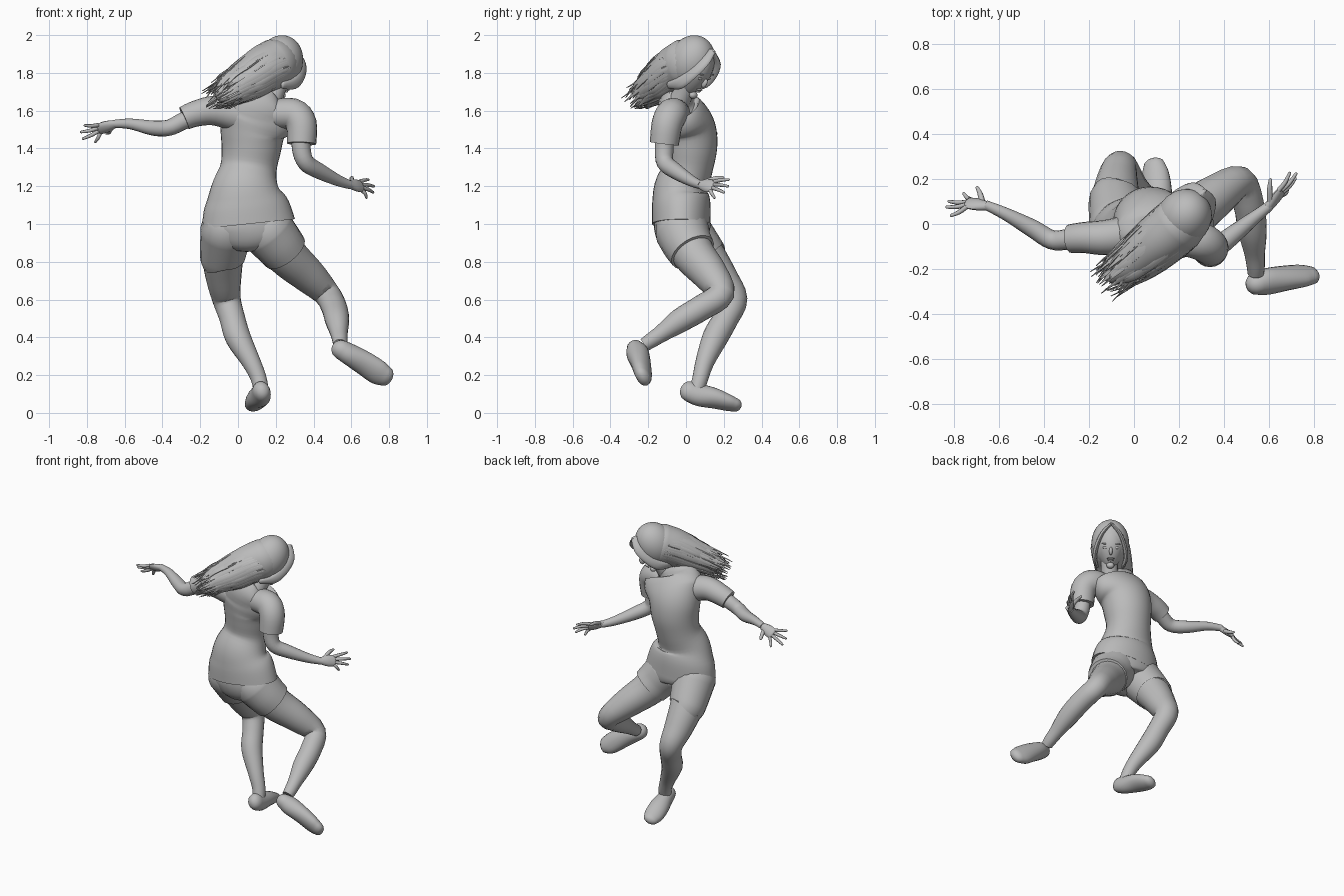
import bpy, bmesh, math, random
from mathutils import Vector, Matrix

random.seed(4)
cube = bpy.data.objects.get("Cube")
if cube:
    bpy.data.objects.remove(cube)

grey = bpy.data.materials.new("plain_grey")
grey.use_nodes = True
grey.diffuse_color = (0.5, 0.5, 0.5, 1)
grey.node_tree.nodes["Principled BSDF"].inputs["Base Color"].default_value = (0.5, 0.5, 0.5, 1)


def finish(name, bm):
    bmesh.ops.recalc_face_normals(bm, faces=bm.faces)
    mesh = bpy.data.meshes.new(name)
    bm.to_mesh(mesh)
    bm.free()
    mesh.materials.append(grey)
    for p in mesh.polygons:
        p.use_smooth = True
    mesh.set_sharp_from_angle(angle=math.radians(50))
    obj = bpy.data.objects.new(name, mesh)
    bpy.context.collection.objects.link(obj)


def spline(rows, steps):
    """Smooth rows of numbers through their neighbours."""
    out = []
    for i in range(len(rows) - 1):
        a, b = rows[max(i - 1, 0)], rows[i]
        c, d = rows[i + 1], rows[min(i + 2, len(rows) - 1)]
        for s in range(steps):
            t = s / steps
            out.append([q + 0.5 * t * (r - p + t * (2 * p - 5 * q + 4 * r - w + t * (3 * (q - r) + w - p)))
                        for p, q, r, w in zip(a, b, c, d)])
    return out + [list(rows[-1])]


def loft(name, rows, ref=(1, 0, 0), n=20, steps=4, ends=(False, False), bm=None):
    """Skin ellipses (x, y, z, radius along ref, other radius) along a path."""
    own = bm is None
    bm = bm or bmesh.new()
    rows = [tuple(r) if len(r) > 4 else tuple(r) + (r[3],) for r in rows]
    pts = spline(rows, steps)
    rings = []
    for i, p in enumerate(pts):
        t = Vector(pts[min(i + 1, len(pts) - 1)][:3]) - Vector(pts[max(i - 1, 0)][:3])
        rings.append((Vector(p[:3]), t.normalized(), max(p[3], .001), max(p[4], .001)))
    # Rounded ends
    for last, on in enumerate(ends):
        if on:
            c, t, a, b = rings[-last]
            for ang in (30, 55, 75, 86):
                k, h = math.cos(math.radians(ang)), math.sin(math.radians(ang))
                ring = (c + t * (h * min(a, b) * (1 if last else -1)), t, a * k, b * k)
                rings.insert(len(rings) if last else 0, ring)
    loops = []
    for c, t, a, b in rings:
        u = Vector(ref)
        u = (u - t * u.dot(t)).normalized()
        v = t.cross(u)
        angles = [math.tau * k / n for k in range(n)]
        loops.append([bm.verts.new(c + u * a * math.cos(g) + v * b * math.sin(g)) for g in angles])
    for l, m in zip(loops, loops[1:]):
        for k in range(n):
            bm.faces.new((l[k], l[(k + 1) % n], m[(k + 1) % n], m[k]))
    bm.faces.new(loops[0])
    bm.faces.new(loops[-1])
    if own:
        finish(name, bm)


def fatter(rows, extra):
    return [tuple(r[:3]) + tuple(q + extra for q in r[3:]) for r in rows]


# Shirt body and shorts
loft("shirt_body", [(.055, -.025, 1.0, .248, .155), (.045, -.025, 1.1, .225, .155),
                    (.04, -.025, 1.19, .182, .143), (.055, .01, 1.29, .15, .13),
                    (.07, .02, 1.4, .158, .145), (.08, .01, 1.5, .175, .148),
                    (.11, -.02, 1.58, .205, .13), (.13, -.045, 1.635, .175, .1),
                    (.175, -.03, 1.68, .065, .06)], n=32)
loft("shorts_seat", [(.055, -.02, 1.04, .225, .148), (.055, -.02, .97, .238, .148),
                     (.05, -.015, .915, .18, .125), (.05, 0, .88, .06, .06)], n=28)

# Legs with shorts legs over them
right_leg = [(-.06, -.01, .97, .13), (-.08, .09, .84, .113), (-.075, .19, .7, .092),
             (-.06, .25, .6, .075), (-.03, .21, .5, .068), (0, .155, .4, .068),
             (.07, .1, .27, .05), (.11, .075, .18, .042), (.125, .05, .1, .04)]
left_leg = [(.16, -.02, .96, .135), (.25, .04, .84, .113), (.37, .13, .73, .094),
            (.47, .185, .63, .071), (.51, .08, .555, .068), (.525, -.03, .49, .064),
            (.535, -.13, .42, .046), (.54, -.19, .38, .04), (.54, -.22, .36, .036)]
loft("right_leg", right_leg)
loft("left_leg", left_leg)
loft("right_shorts_leg", fatter([right_leg[0], right_leg[1], (-.08, .105, .82, .108)], .009),
     ends=(True, False))
loft("left_shorts_leg", fatter([left_leg[0], (.21, .005, .9, .125), (.25, .035, .85, .117)], .009),
     ends=(True, False))

# Shoes
loft("right_shoe", [(.125, .015, .115, .046, .055), (.12, .07, .095, .053, .06),
                    (.105, .15, .077, .064, .053), (.095, .22, .054, .062, .042),
                    (.09, .26, .042, .05, .034)], ref=(.9, 0, .35), ends=(True, True))
loft("left_shoe", [(.545, -.265, .335, .052, .05), (.59, -.255, .31, .057, .06),
                   (.67, -.24, .262, .066, .052), (.74, -.23, .215, .069, .044),
                   (.782, -.227, .193, .056, .037)], ref=(-.48, .43, -.74), ends=(True, True))

# Arms and sleeves
left_ref = (-.6, .8, 0)
loft("left_sleeve", [(.2, -.055, 1.58, .08), (.29, -.075, 1.582, .084), (.335, -.1, 1.53, .082),
                     (.337, -.115, 1.425, .077)], ref=left_ref)
loft("left_arm", [(.335, -.11, 1.5, .052), (.335, -.115, 1.4, .05), (.36, -.11, 1.325, .046),
                  (.43, -.055, 1.28, .042), (.53, .025, 1.23, .03), (.6, .08, 1.205, .022)],
     ref=left_ref, n=16)
loft("right_sleeve", [(.02, -.04, 1.57, .09), (-.12, -.06, 1.6, .079), (-.22, -.06, 1.585, .069),
                      (-.285, -.065, 1.56, .063)], ref=(0, 0, 1))
loft("right_arm", [(-.2, -.06, 1.58, .048), (-.29, -.068, 1.545, .046), (-.365, -.07, 1.51, .043),
                   (-.45, -.02, 1.508, .04), (-.57, .045, 1.53, .028), (-.66, .085, 1.53, .021)],
     ref=(0, 0, 1), n=16)


def hand(name, wrist, knuckle, across, tips, thumb):
    """Flat palm, four bent fingers and a thumb."""
    w, k, a = Vector(wrist), Vector(knuckle), Vector(across).normalized()
    bm = bmesh.new()
    mid = w.lerp(k, .55)
    loft(name, [(*w, .022, .019), (*mid, .036, .019), (*k, .036, .014)], ref=a, n=12,
         ends=(True, True), bm=bm)
    normal = (k - w).cross(a).normalized()
    for i, tip in enumerate(tips):
        root, end = k + a * (.027 - .018 * i), Vector(tip)
        bend = root.lerp(end, .5) + normal * .006
        loft(name, [(*root, .011), (*bend, .01), (*end, .007)], ref=normal, n=8,
             steps=3, ends=(False, True), bm=bm)
    base, end = w.lerp(k, .3) + a * .015, Vector(thumb)
    loft(name, [(*base, .014), (*(base.lerp(end, .55) + a * .008), .012), (*end, .008)],
         ref=normal, n=8, steps=3, ends=(False, True), bm=bm)
    finish(name, bm)


hand("right_hand", (-.65, .08, 1.53), (-.735, .093, 1.503), (.25, .6, -.76),
     [(-.755, .135, 1.435), (-.82, .1, 1.452), (-.83, .075, 1.487), (-.81, .038, 1.522)],
     (-.695, .16, 1.48))
hand("left_hand", (.59, .07, 1.21), (.65, .14, 1.2), (-.3, .35, .85),
     [(.69, .225, 1.235), (.718, .222, 1.2), (.715, .2, 1.168), (.68, .15, 1.14)],
     (.605, .195, 1.245))

# Neck and head, in a frame looking down over the left arm
loft("neck", [(.165, -.045, 1.63, .06), (.195, -.012, 1.7, .053), (.22, .015, 1.78, .055)])
forward = Vector((.52, .68, -.5)).normalized()
up = Vector((0, 0, 1))
up = (up - forward * up.dot(forward)).normalized()
side = forward.cross(up)
frame = Matrix((side, forward, up)).transposed().to_4x4()
frame.translation = Vector((.225, .033, 1.828))


def ball(name, size, at=(0, 0, 0), shape=None):
    """Ellipsoid in the head frame, optionally reshaped."""
    bm = bmesh.new()
    bmesh.ops.create_uvsphere(bm, u_segments=32, v_segments=24, radius=1)
    for v in bm.verts:
        if shape:
            shape(v.co)
        v.co = frame @ Vector([c * s + o for c, s, o in zip(v.co, size, at)])
    finish(name, bm)


def jaw(co):
    if co.z < 0:
        co.x *= 1 + .38 * co.z
        co.y = co.y * (1 + .3 * co.z) - .22 * co.z


ball("head", (.1, .112, .15), shape=jaw)
ball("nose", (.011, .016, .026), (0, .112, -.03))
ball("upper_lip", (.024, .008, .006), (0, .101, -.077))
ball("lower_lip", (.02, .008, .007), (0, .098, -.088))
ball("chin", (.025, .02, .02), (0, .08, -.122))
for s, word in ((-1, "left"), (1, "right")):
    ball(word + "_eye", (.017, .007, .008), (s * .036, .1, -.008))
    ball(word + "_eyebrow", (.024, .006, .004), (s * .038, .102, .016))

# Hair: cap, locks framing the face, a wind-blown mass and loose strands
ball("hair_cap", (.12, .125, .15), (0, -.02, .02))
for s, word in ((-1, "left"), (1, "right")):
    lock = [(0, .07, .145, .02, .008), (s * .055, .09, .085, .03, .012),
            (s * .09, .072, 0, .032, .014), (s * .1, .035, -.075, .032, .014),
            (s * .085, -.03, -.125, .02, .012)]
    loft(word + "_face_lock", [(*(frame @ Vector(r[:3])), *r[3:]) for r in lock],
         ref=forward, n=12, ends=(True, True))
flow = [(.2, .0, 1.848, .125, .135), (.13, -.06, 1.815, .118, .128), (.05, -.125, 1.765, .1, .112),
        (-.03, -.185, 1.72, .075, .09), (-.08, -.225, 1.69, .04, .06)]
loft("hair_mass", flow, ref=(.6, -.7, 0), n=24, ends=(True, True))

strands = bmesh.new()
centre = [Vector(r[:3]) for r in flow]
axis = (centre[-1] - centre[0]).normalized()
u = Vector((.6, -.7, 0))
u = (u - axis * u.dot(axis)).normalized()
v = axis.cross(u)
for i in range(80):
    g = math.tau * (i / 80 + random.uniform(-.02, .02))
    out = u * math.cos(g) + v * math.sin(g)
    thick = random.uniform(.01, .018)
    path = [(*(centre[0] + out * .118), thick * .6, .005),
            (*(centre[1] + out * .118), thick, .006),
            (*(centre[2] + out * random.uniform(.1, .112)), thick, .006),
            (*(centre[3] + out * random.uniform(.07, .098)), thick * .8, .005)]
    # Upper strands begin at the parting over the forehead
    if out.z > -.2:
        path.insert(0, (*(centre[0] - axis * .075 + out * .095), thick * .4, .004))
    tip = centre[4] + axis * random.uniform(-.01, .09) + out * random.uniform(.03, .095)
    tip.z = max(tip.z - random.uniform(0, .025), 1.61)
    path.append((*tip, .002, .002))
    loft("hair_strands", path, ref=axis.cross(out), n=5, steps=4, bm=strands)
finish("hair_strands", strands)
